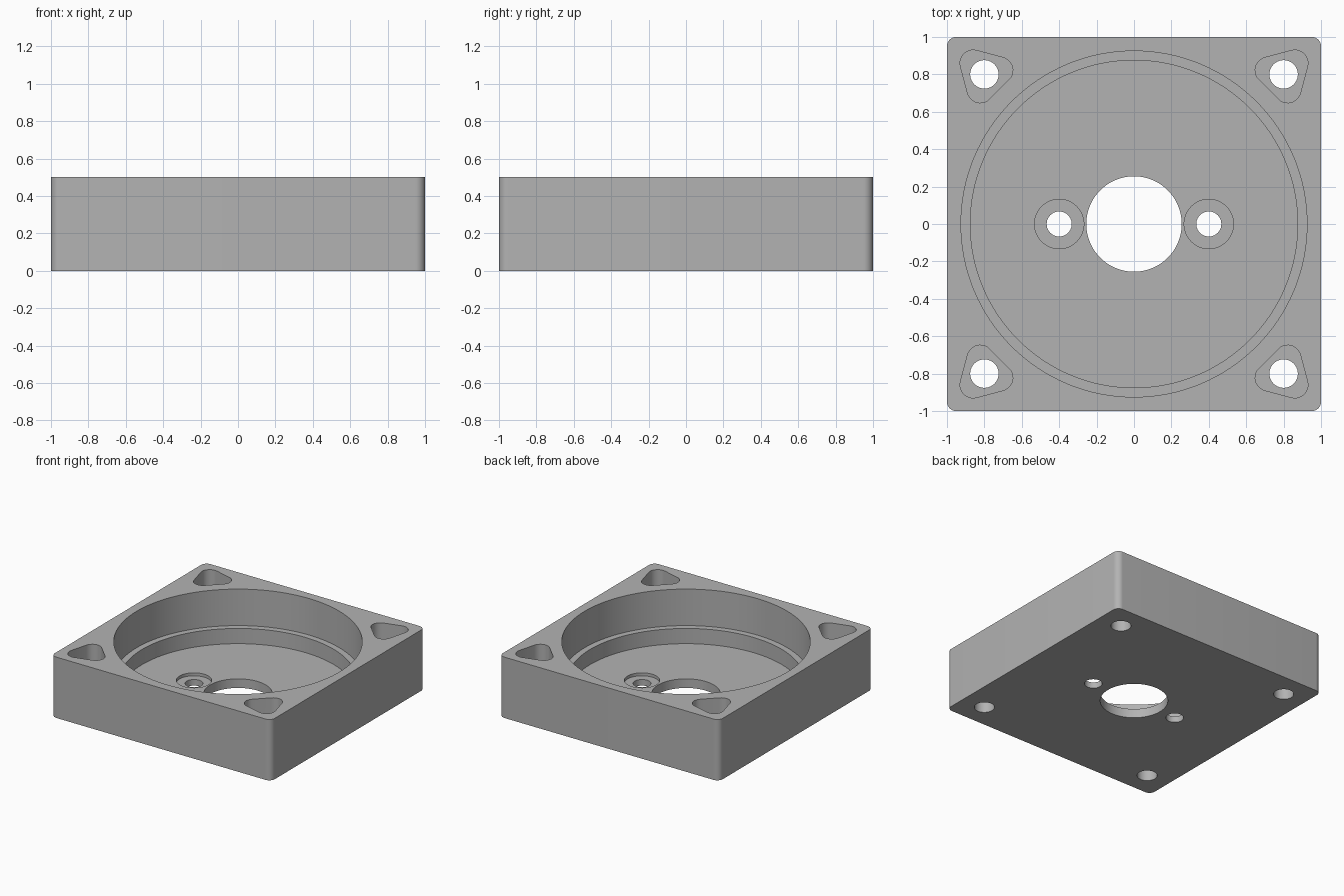
import bpy, bmesh, math
from mathutils import Vector

if "Cube" in bpy.data.objects:
    bpy.data.objects.remove(bpy.data.objects["Cube"], do_unlink=True)

TOP, LEDGE, FLOOR, COUNTERBORE, POCKET = 0.5, 0.2, 0.075, 0.05, 0.1

grey = bpy.data.materials.new("plain grey")
grey.use_nodes = True
grey.diffuse_color = (0.45, 0.45, 0.45, 1)
grey.node_tree.nodes["Principled BSDF"].inputs["Base Color"].default_value = grey.diffuse_color


def prism(name, outline, z0, z1):
    """Upright solid from a counter-clockwise outline."""
    bm = bmesh.new()
    low = [bm.verts.new((x, y, z0)) for x, y in outline]
    high = [bm.verts.new((x, y, z1)) for x, y in outline]
    bm.faces.new(low[::-1])
    bm.faces.new(high)
    n = len(outline)
    for i in range(n):
        j = (i + 1) % n
        bm.faces.new((low[i], low[j], high[j], high[i]))
    mesh = bpy.data.meshes.new(name)
    bm.to_mesh(mesh)
    bm.free()
    obj = bpy.data.objects.new(name, mesh)
    bpy.context.collection.objects.link(obj)
    mesh.materials.append(grey)
    return obj


def circle(cx, cy, r, n):
    return [(cx + r * math.cos(math.tau * i / n), cy + r * math.sin(math.tau * i / n))
            for i in range(n)]


def rounded_polygon(cx, cy, reach, r, start, sides, steps=10):
    """Regular polygon whose corners are arcs of radius r."""
    pts = []
    for k in range(sides):
        a = start + math.tau * k / sides
        mx, my = cx + reach * math.cos(a), cy + reach * math.sin(a)
        for i in range(steps + 1):
            b = a + (i / steps - 0.5) * math.tau / sides
            pts.append((mx + r * math.cos(b), my + r * math.sin(b)))
    return pts


# Square body with rounded upright corners
CORNER = 0.05
body = prism("housing", rounded_polygon(0, 0, (1 - CORNER) * math.sqrt(2), CORNER,
                                        math.pi / 4, 4), 0, TOP)

# Round stepped cavity and centre hole
cutters = [
    prism("cavity_cutter", circle(0, 0, 0.925, 128), LEDGE, TOP + 0.1),
    prism("lower_cavity_cutter", circle(0, 0, 0.875, 128), FLOOR, LEDGE + 0.1),
    prism("centre_hole_cutter", circle(0, 0, 0.255, 80), -0.1, FLOOR + 0.05),
]

# Counterbored screw holes beside the centre hole
for x in (-0.4, 0.4):
    cutters.append(prism("counterbore_cutter", circle(x, 0, 0.132, 48), COUNTERBORE, FLOOR + 0.04))
    cutters.append(prism("screw_hole_cutter", circle(x, 0, 0.067, 40), -0.1, FLOOR + 0.02))

# Rounded triangular pockets with mounting holes in the corners
for sx in (-1, 1):
    for sy in (-1, 1):
        x, y = 0.8 * sx, 0.8 * sy
        cutters.append(prism("corner_pocket_cutter", rounded_polygon(
            x, y, 0.085, 0.07, math.atan2(sy, sx), 3), POCKET, TOP + 0.1))
        cutters.append(prism("corner_hole_cutter", circle(x, y, 0.076, 40), -0.1, POCKET + 0.05))

for cutter in cutters:
    cutter.hide_render = True
    mod = body.modifiers.new(cutter.name, 'BOOLEAN')
    mod.operation, mod.solver, mod.object = 'DIFFERENCE', 'EXACT', cutter

# Bake the cuts, then drop the cutters
bpy.context.view_layer.update()
baked = bpy.data.meshes.new_from_object(
    body.evaluated_get(bpy.context.evaluated_depsgraph_get()))
body.modifiers.clear()
body.data = baked
for cutter in cutters:
    bpy.data.objects.remove(cutter, do_unlink=True)

bpy.ops.object.select_all(action='DESELECT')
body.select_set(True)
bpy.context.view_layer.objects.active = body
bpy.ops.object.shade_smooth_by_angle(angle=math.radians(30))
